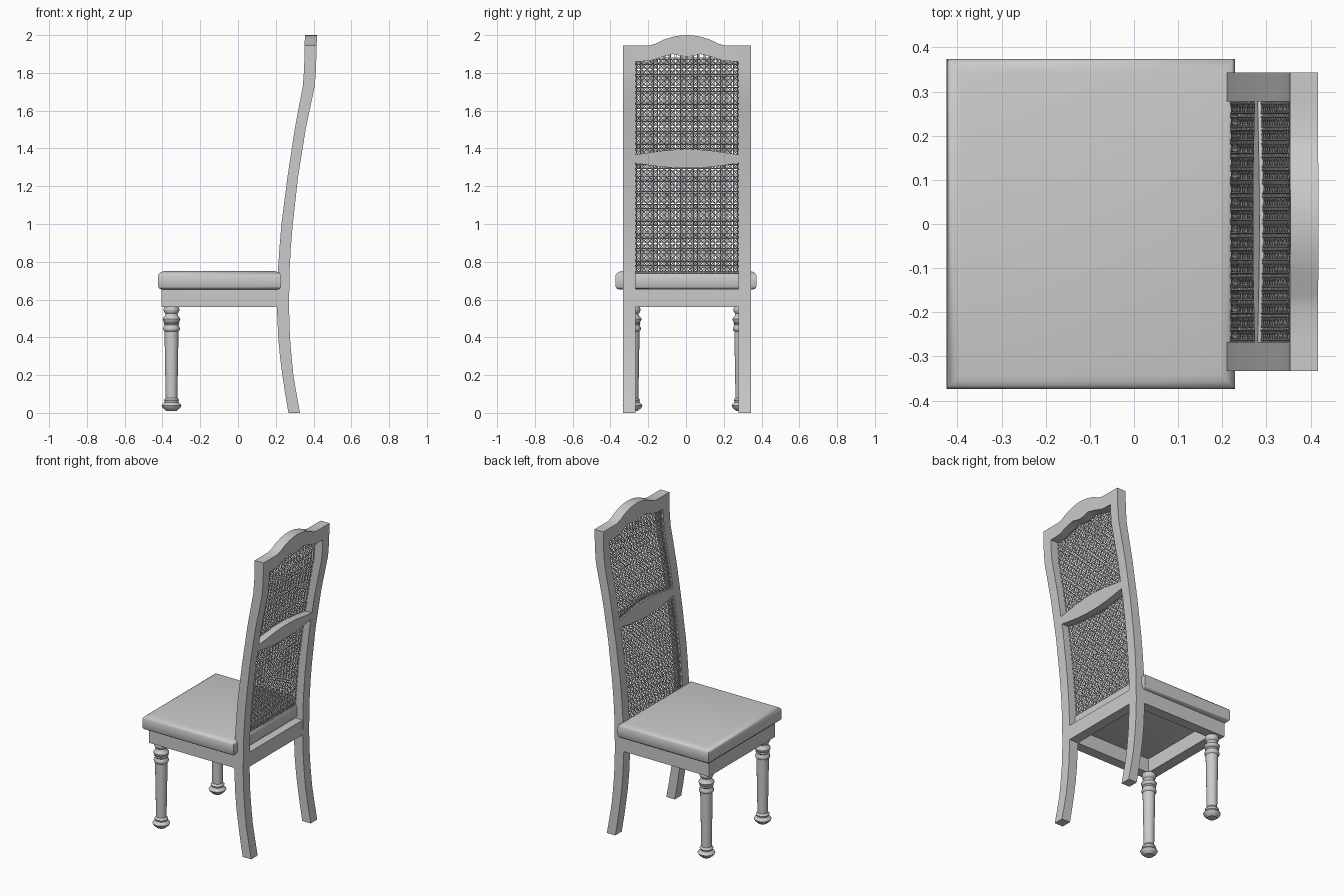
import bpy, math

if "Cube" in bpy.data.objects:
    bpy.data.objects.remove(bpy.data.objects["Cube"])

CY = 0.005            # y centre of the wooden frame
IN, OUT = 0.272, 0.338  # inner and outer half widths of the back

# side profile of the back: z, front x, back x
BACK = [(0, .267, .328), (.1, .250, .310), (.2, .235, .293), (.3, .222, .283), (.4, .213, .275),
        (.56, .206, .270), (.75, .211, .273), (.88, .220, .280), (1.0, .230, .290),
        (1.25, .262, .318), (1.5, .300, .358), (1.62, .322, .383), (1.73, .343, .406),
        (1.82, .350, .413), (2.0, .354, .418)]


def back_x(z):
    for (z0, f0, b0), (z1, f1, b1) in zip(BACK, BACK[1:]):
        if z <= z1:
            t = (z - z0) / (z1 - z0)
            return f0 + (f1 - f0) * t, b0 + (b1 - b0) * t
    return BACK[-1][1:]


def finish(ob, angle=35):
    bpy.ops.object.select_all(action='DESELECT')
    ob.select_set(True)
    bpy.context.view_layer.objects.active = ob
    bpy.ops.object.mode_set(mode='EDIT')
    bpy.ops.mesh.select_all(action='SELECT')
    bpy.ops.mesh.normals_make_consistent(inside=False)
    bpy.ops.object.mode_set(mode='OBJECT')
    bpy.ops.object.shade_smooth_by_angle(angle=math.radians(angle))


def loft(name, rings, angle=35):
    """Join equal-length closed rings and cap both ends."""
    n = len(rings[0])
    verts = [p for r in rings for p in r]
    faces = [(i * n + k, i * n + (k + 1) % n, (i + 1) * n + (k + 1) % n, (i + 1) * n + k)
             for i in range(len(rings) - 1) for k in range(n)]
    faces += [tuple(range(n)), tuple(range(len(verts) - n, len(verts)))]
    me = bpy.data.meshes.new(name)
    me.from_pydata(verts, [], faces)
    ob = bpy.data.objects.new(name, me)
    bpy.context.collection.objects.link(ob)
    finish(ob, angle)
    return ob


def rect(x0, x1, y0, y1, z):
    return [(x0, y0, z), (x1, y0, z), (x1, y1, z), (x0, y1, z)]


def box(name, x0, x1, y0, y1, z0, z1):
    return loft(name, [rect(x0, x1, y0, y1, z0), rect(x0, x1, y0, y1, z1)])


def rail(name, cols):
    """Shaped crosspiece following the lean of the back: cols of y, bottom z, top z."""
    rings = []
    for y, zb, zt in cols:
        (fb, bb), (ft, bt) = back_x(zb), back_x(zt)
        rings.append([(fb, CY + y, zb), (bb, CY + y, zb), (bt, CY + y, zt), (ft, CY + y, zt)])
    return loft(name, rings)


def mirrored(half):
    return [(-y, b, t) for y, b, t in half] + [c for c in reversed(half) if c[0] > 0]


# back posts, running down into the rear legs
zs = [p[0] for p in BACK if p[0] < 1.94] + [1.945]
for side, a, b in (("left", -OUT, -IN), ("right", IN, OUT)):
    loft("back_post_" + side, [rect(*back_x(z), CY + a, CY + b, z) for z in zs])

# crest rail and middle rail
rail("crest_rail", mirrored([(.272, 1.86, 1.945), (.2, 1.863, 1.945), (.165, 1.873, 1.955),
                             (.12, 1.888, 1.977), (.07, 1.90, 1.992), (.035, 1.89, 1.998),
                             (0, 1.885, 2.0)]))
rail("middle_rail", mirrored([(.272, 1.322, 1.368), (.2, 1.311, 1.378), (.13, 1.302, 1.388),
                              (.06, 1.297, 1.394), (0, 1.296, 1.396)]))

# seat apron
Z0, Z1 = .56, .655
box("apron_front", -.405, -.335, CY - OUT, CY + OUT, Z0, Z1)
box("apron_left", -.335, .21, CY - OUT, CY - IN, Z0, Z1)
box("apron_right", -.335, .21, CY + IN, CY + OUT, Z0, Z1)
box("apron_back", .206, .27, CY - IN, CY + IN, Z0, Z1)

# seat cushion with rounded top and bottom edges
CUSHION = [(.652, .022), (.658, .008), (.667, .001), (.70, 0), (.728, .001),
           (.739, .007), (.746, .018), (.75, .034)]
loft("seat_cushion", [rect(-.424 + i, .229 - i, -.374 + i, .374 - i, z) for z, i in CUSHION], 50)

# turned front legs
LEG = [(.01, .028), (.018, .036), (.026, .046), (.038, .052), (.048, .046), (.056, .036),
       (.062, .036), (.068, .041), (.074, .036), (.08, .031), (.25, .034), (.42, .037),
       (.432, .037), (.437, .043), (.447, .045), (.457, .041), (.465, .037), (.472, .042),
       (.478, .038), (.488, .045), (.497, .047), (.506, .042), (.515, .034), (.525, .032),
       (.532, .038), (.542, .042), (.55, .042), (.56, .038)]
for side, s in (("left", -1), ("right", 1)):
    loft("front_leg_" + side,
         [[(-.352 + r * math.cos(k * math.tau / 24), CY + s * .288 + r * math.sin(k * math.tau / 24), z)
           for k in range(24)] for z, r in LEG], 40)


# woven cane panels: paired strands both ways plus diagonals
def cane(name, z0, z1, pitch=.0302, gap=.0042):
    cu = bpy.data.curves.new(name, 'CURVE')
    cu.dimensions = '3D'
    cu.bevel_depth, cu.bevel_resolution, cu.use_fill_caps = .0022, 0, True
    w = IN + .002

    def strand(ya, za, yb, zb, off):
        n = max(1, round(abs(zb - za) / .06))
        sp = cu.splines.new('POLY')
        sp.points.add(n)
        for i, p in enumerate(sp.points):
            t = i / n
            z = za + (zb - za) * t
            p.co = (back_x(z)[0] + off, CY + ya + (yb - ya) * t, z, 1)

    cols, rows = int(2 * IN / pitch), int((z1 - z0) / pitch)
    for i in range(cols + 1):
        y = (i - cols / 2) * pitch
        for g in (-gap, gap):
            if abs(y + g) < w:
                strand(y + g, z0, y + g, z1, .008)
    for j in range(rows + 1):
        z = z0 + j * pitch
        for g in (-gap, gap):
            strand(-w, z + g, w, z + g, .011)
    ya = -cols / 2 * pitch
    for k in range(-rows, cols):
        a, b = max(0, -k), min(rows, cols - k)
        if b > a:
            for s in (1, -1):
                strand(s * (ya + (a + k) * pitch), z0 + a * pitch,
                       s * (ya + (b + k) * pitch), z0 + b * pitch, .0095)
    ob = bpy.data.objects.new(name, cu)
    bpy.context.collection.objects.link(ob)
    bpy.ops.object.select_all(action='DESELECT')
    ob.select_set(True)
    bpy.context.view_layer.objects.active = ob
    bpy.ops.object.convert(target='MESH')


cane("lower_cane_panel", .655, 1.325)
cane("upper_cane_panel", 1.365, 1.9)
